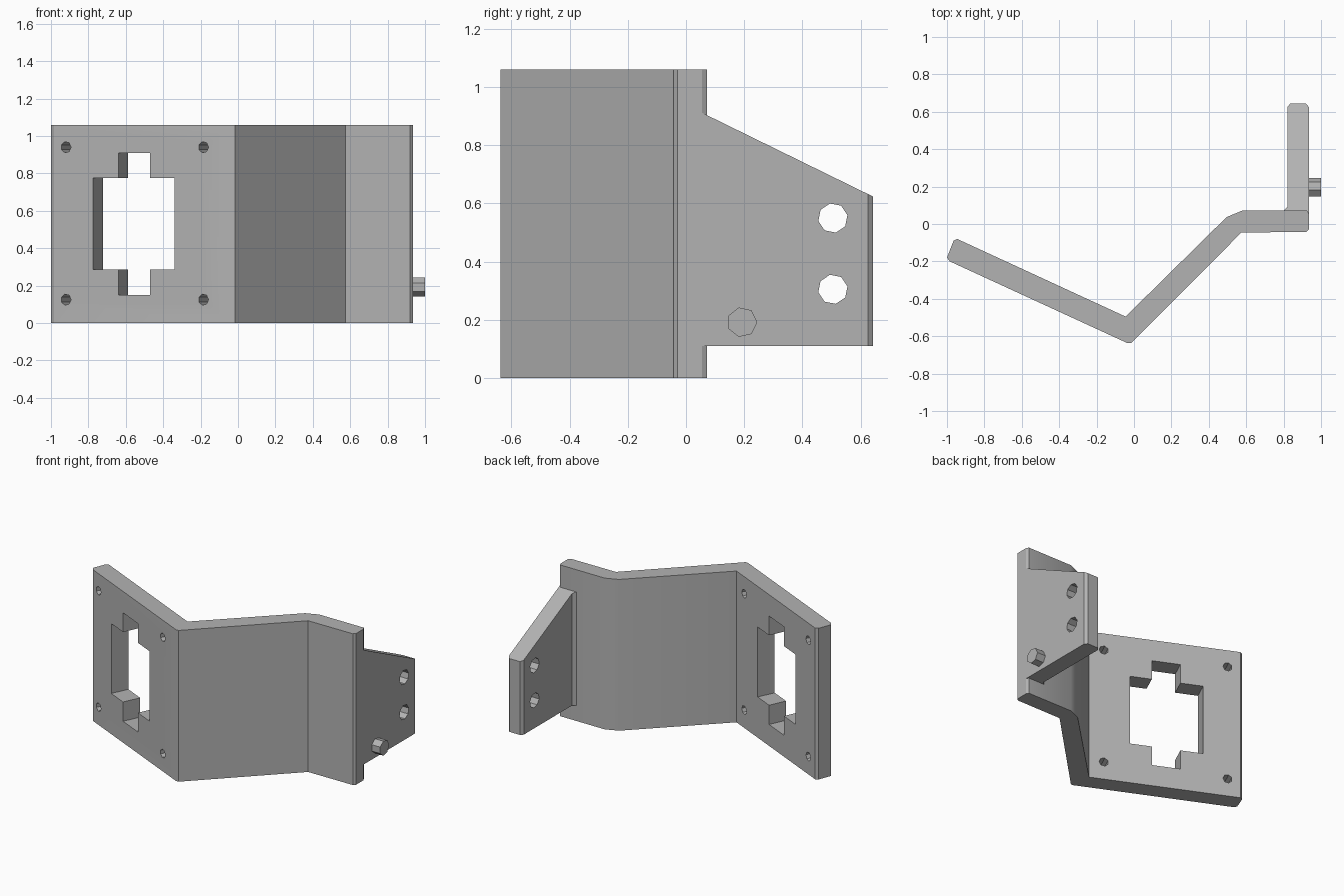
import bpy
import bmesh
import math
from mathutils import Matrix, Vector

cube = bpy.data.objects.get("Cube")
if cube:
    bpy.data.objects.remove(cube, do_unlink=True)

GREY = (0.45, 0.45, 0.45, 1.0)
metal = bpy.data.materials.new("plain grey")
metal.use_nodes = True
metal.diffuse_color = GREY
metal.node_tree.nodes["Principled BSDF"].inputs["Base Color"].default_value = GREY

HEIGHT = 1.06
FLUSH_X = 0.935     # outer side of the flange and strip


def add_prism(bm, outline, low, high):
    """Close an outline between two height rules, low(y) and high(y)."""
    bottom = [bm.verts.new((x, y, low(y))) for x, y in outline]
    top = [bm.verts.new((x, y, high(y))) for x, y in outline]
    bm.faces.new(bottom[::-1])
    bm.faces.new(top)
    for i in range(len(outline)):
        j = (i + 1) % len(outline)
        bm.faces.new((bottom[i], bottom[j], top[j], top[i]))


def ring(u, v, radius, sides, turn=0.0):
    step = 2 * math.pi / sides
    return [(u + radius * math.cos(turn + i * step),
             v + radius * math.sin(turn + i * step)) for i in range(sides)]


def make_object(name, bm, matrix=None):
    if matrix:
        bm.transform(matrix)
    bmesh.ops.recalc_face_normals(bm, faces=bm.faces[:])
    mesh = bpy.data.meshes.new(name)
    bm.to_mesh(mesh)
    bm.free()
    mesh.materials.append(metal)
    obj = bpy.data.objects.new(name, mesh)
    bpy.context.collection.objects.link(obj)
    return obj


def prisms(name, outlines, low, high, matrix=None):
    bm = bmesh.new()
    for outline in outlines:
        add_prism(bm, outline, lambda y: low, lambda y: high)
    return make_object(name, bm, matrix)


def activate(obj):
    bpy.ops.object.select_all(action='DESELECT')
    obj.select_set(True)
    bpy.context.view_layer.objects.active = obj


def cut(obj, cutter):
    cutter.hide_render = True
    mod = obj.modifiers.new("cut", 'BOOLEAN')
    mod.operation = 'DIFFERENCE'
    mod.solver = 'EXACT'
    mod.object = cutter
    activate(obj)
    bpy.ops.object.modifier_apply(modifier=mod.name)
    bpy.data.objects.remove(cutter, do_unlink=True)


def frame(u, v, w, origin):
    m = Matrix((u, v, w)).transposed().to_4x4()
    m.translation = origin
    return m


# Bent strip: angled plate, slanted web and short end tab
strip_outline = [
    (-1, -0.18), (-0.985, -0.2), (-0.035, -0.637), (-0.015, -0.637),
    (0.575, -0.045), (0.92, -0.043), (FLUSH_X, -0.03), (FLUSH_X, 0.055),
    (0.925, 0.072), (0.58, 0.072), (0.495, 0.037), (-0.045, -0.495),
    (-0.945, -0.08), (-0.965, -0.09)]
strip = prisms("bent_strip", [strip_outline], 0, HEIGHT)

# Cross-shaped opening and four screw holes, square to the angled plate
start = Vector((-0.985, -0.2, 0))
along = (Vector((-0.035, -0.637, 0)) - start).normalized()
up = Vector((0, 0, 1))
u0, u1, u2, u3 = [(x - start.x) / along.x for x in (-0.775, -0.64, -0.47, -0.34)]
z0, z1, z2, z3 = 0.15, 0.285, 0.775, 0.91
opening = [(u0, z1), (u1, z1), (u1, z0), (u2, z0), (u2, z1), (u3, z1),
           (u3, z2), (u2, z2), (u2, z3), (u1, z3), (u1, z2), (u0, z2)]
screws = [ring((x - start.x) / along.x, z, 0.03, 7)
          for x in (-0.92, -0.185) for z in (0.125, 0.94)]
cut(strip, prisms("plate_cutter", [opening] + screws, -0.25, 0.1,
                  frame(along, up, along.cross(up), start)))

# Side flange with a sloping top and rounded far corners
flange_outline = [
    (0.8, 0.055), (FLUSH_X, 0.055), (FLUSH_X, 0.625), (0.92, 0.643),
    (0.835, 0.643), (0.82, 0.625), (0.82, 0.09), (0.8, 0.072)]
bm = bmesh.new()
add_prism(bm, flange_outline, lambda y: 0.11,
          lambda y: 0.912 - (y - 0.055) * 0.49)
flange = make_object("side_flange", bm)

# Two bolt holes through the flange
side = frame(Vector((0, 1, 0)), up, Vector((1, 0, 0)), Vector((0, 0, 0)))
bolts = [ring(0.505, z, 0.051, 8, 0.2) for z in (0.305, 0.55)]
cut(flange, prisms("bolt_cutter", bolts, 0.7, 1.1, side))

# Locating peg on the outer side of the flange
peg = prisms("locating_peg", [ring(0.193, 0.192, 0.052, 7)], 0.9, 1.0, side)

for obj in (strip, flange, peg):
    activate(obj)
    bpy.ops.object.shade_smooth_by_angle(angle=math.radians(25))
